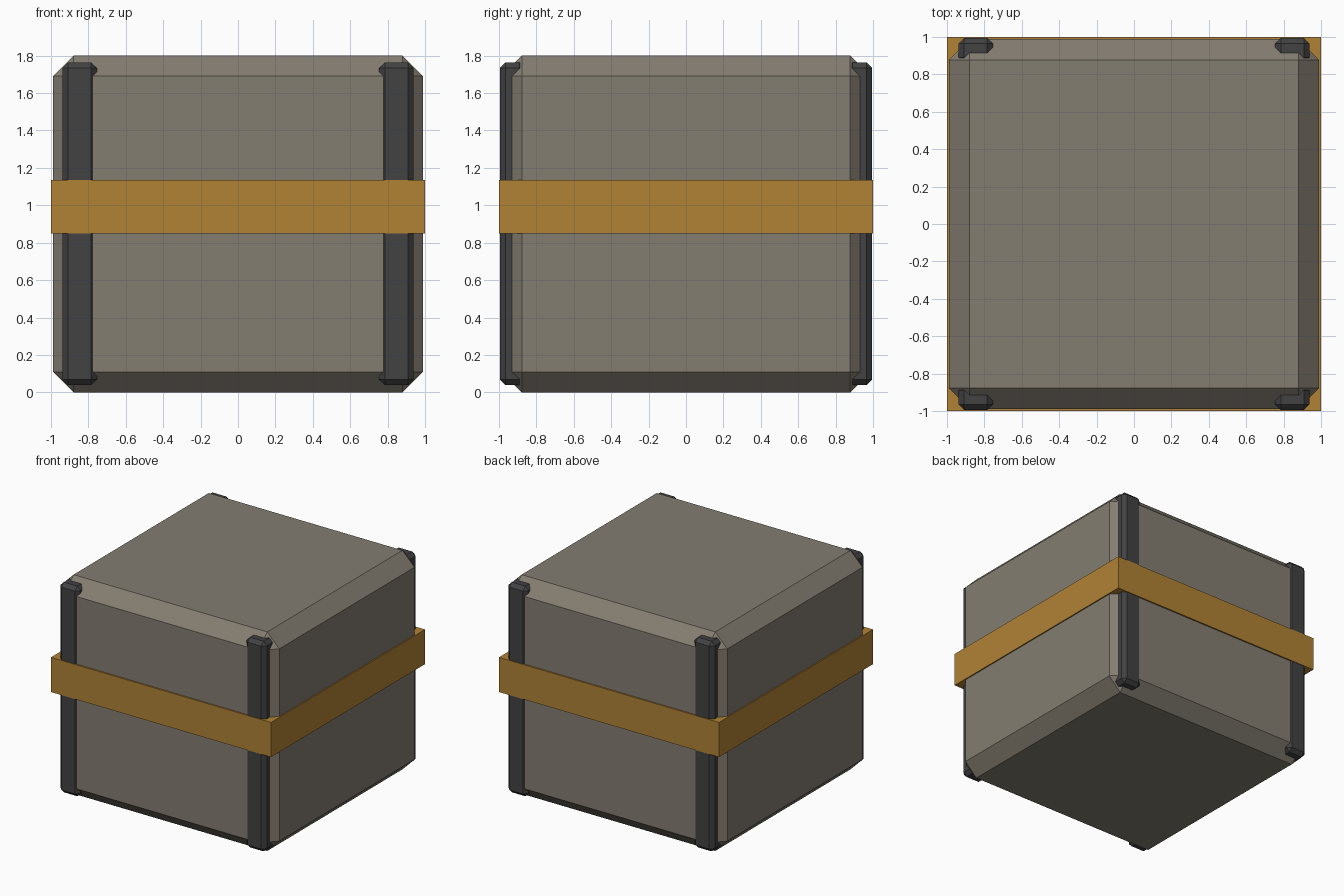
import bpy, bmesh

if "Cube" in bpy.data.objects:
    bpy.data.objects.remove(bpy.data.objects["Cube"])

def material(name, rgb):
    m = bpy.data.materials.new(name)
    m.diffuse_color = (*rgb, 1)
    m.use_nodes = True
    m.node_tree.nodes["Principled BSDF"].inputs["Base Color"].default_value = m.diffuse_color
    return m

stone = material("warm grey", (0.23, 0.205, 0.165))
dark = material("charcoal", (0.054, 0.054, 0.057))
gold = material("ochre", (0.44, 0.225, 0.036))

def box(name, lo, hi, mat, bevel=0):
    """Box between two corners, with an optional flat chamfer."""
    bm = bmesh.new()
    bmesh.ops.create_cube(bm, size=1)
    for v in bm.verts:
        v.co = [(a + b) / 2 + c * (b - a) for a, b, c in zip(lo, hi, v.co)]
    if bevel:
        bmesh.ops.bevel(bm, geom=bm.edges[:], offset=bevel, segments=1,
                        affect='EDGES', profile=0.5)
    bmesh.ops.recalc_face_normals(bm, faces=bm.faces[:])
    mesh = bpy.data.meshes.new(name)
    bm.to_mesh(mesh)
    bm.free()
    mesh.materials.append(mat)
    ob = bpy.data.objects.new(name, mesh)
    bpy.context.collection.objects.link(ob)
    return ob

# Chamfered crate body
box("crate_body", (-0.99, -0.988, 0), (0.99, 0.988, 1.8), stone, 0.11)

# Band around the middle
box("middle_band", (-1, -1, 0.85), (1, 1, 1.135), gold)

# Corner posts on the front and back
for sx, side in ((-1, "left"), (1, "right")):
    for sy, end in ((-1, "front"), (1, "back")):
        xs = sorted((sx * 0.755, sx * 0.938))
        ys = sorted((sy * 0.86, sy * 0.995))
        box(f"{end}_{side}_post", (xs[0], ys[0], 0.038), (xs[1], ys[1], 1.764), dark, 0.03)
